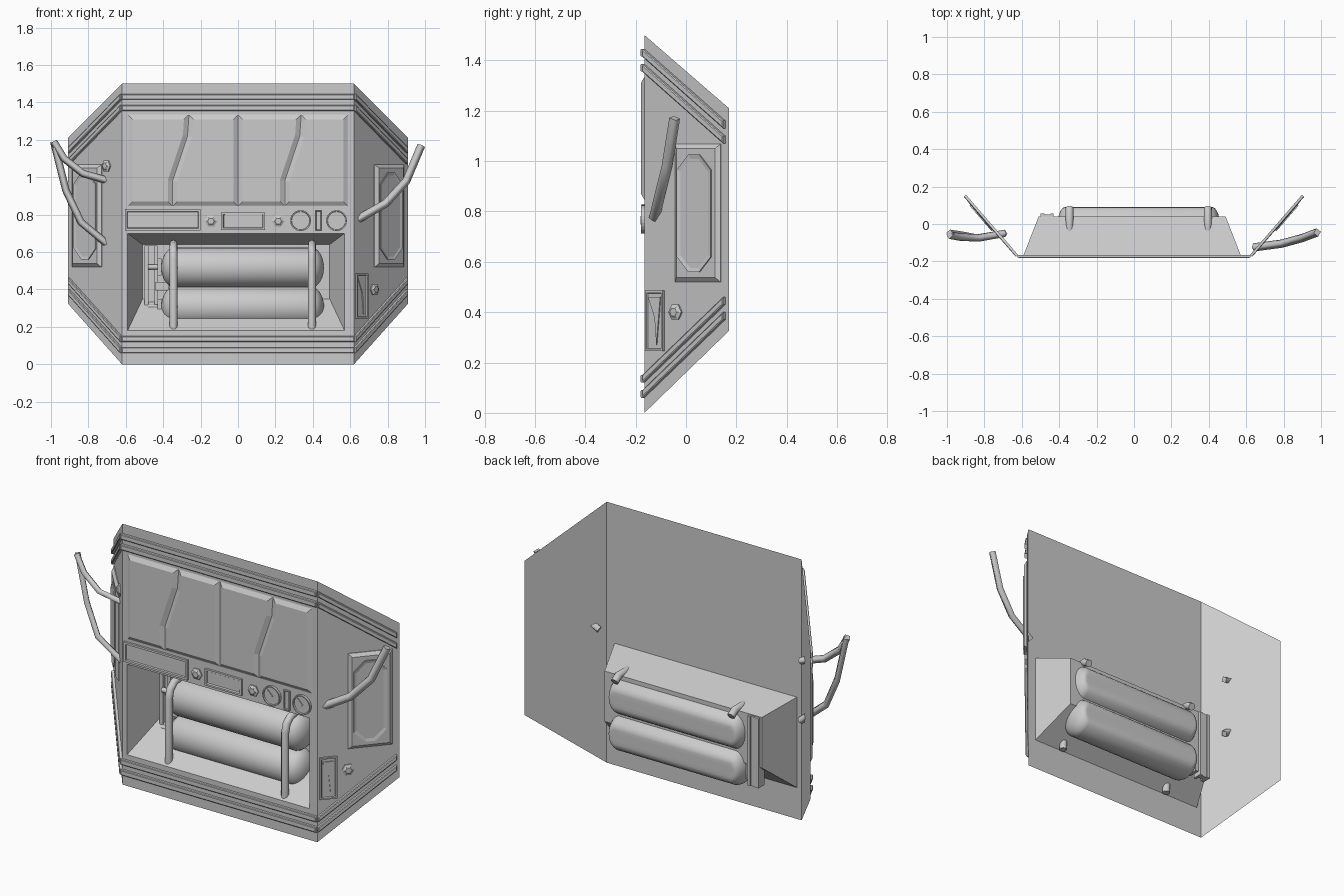
import bpy, bmesh
from math import sin, cos, pi, radians
from mathutils import Matrix, Vector

cube = bpy.data.objects.get("Cube")
if cube:
    bpy.data.objects.remove(cube, do_unlink=True)

grey = bpy.data.materials.new("plain grey")
grey.use_nodes = True
grey.diffuse_color = (0.6, 0.6, 0.6, 1)
grey.node_tree.nodes["Principled BSDF"].inputs["Base Color"].default_value = (0.6, 0.6, 0.6, 1)

FRONT = -0.165


def finish(name, bm, smooth=False):
    mesh = bpy.data.meshes.new(name)
    bm.to_mesh(mesh)
    bm.free()
    mesh.materials.append(grey)
    ob = bpy.data.objects.new(name, mesh)
    bpy.context.collection.objects.link(ob)
    if smooth:
        bpy.ops.object.select_all(action='DESELECT')
        ob.select_set(True)
        bpy.context.view_layer.objects.active = ob
        bpy.ops.object.shade_smooth_by_angle(angle=radians(35))
    return ob


# Local frames: u along the sheet, v up, n out of the front
def frame(origin, u, n):
    m = Matrix((u, (0, 0, 1), n)).transposed().to_4x4()
    m.translation = origin
    return m


CENTRE = frame((0, FRONT, 0), (1, 0, 0), (0, -1, 0))


def wing_frame(s):
    u = Vector((0.29 * s, 0.335, 0)).normalized()
    n = Vector((0.335 * s, -0.29, 0)).normalized()
    return frame((0.62 * s, FRONT, 0), u, n)


RIGHT, LEFT = wing_frame(-1), wing_frame(1)


# A plate grown from an outline by (inset, rise) steps
def plate(name, outline, steps, place=CENTRE):
    bm = bmesh.new()
    face = bm.faces.new([bm.verts.new((u, v, 0)) for u, v in outline])
    face.normal_update()
    if face.normal.z < 0:
        face.normal_flip()
    for inset, rise in steps:
        bmesh.ops.inset_region(bm, faces=[face], thickness=inset, depth=rise,
                               use_even_offset=True, use_boundary=True)
    bm.transform(place)
    if place.determinant() < 0:
        bmesh.ops.reverse_faces(bm, faces=bm.faces[:])
    return finish(name, bm)


def rect(u0, u1, v0, v1):
    return [(u0, v0), (u1, v0), (u1, v1), (u0, v1)]


def ngon(u, v, r, n):
    return [(u + r * cos(2 * pi * i / n), v + r * sin(2 * pi * i / n)) for i in range(n)]


def octagon(u0, u1, v0, v1, c):
    return [(u0 + c, v0), (u1 - c, v0), (u1, v0 + c), (u1, v1 - c),
            (u1 - c, v1), (u0 + c, v1), (u0, v1 - c), (u0, v0 + c)]


def tube(name, points, radius, sides=12, closed_ends=True):
    curve = bpy.data.curves.new(name, 'CURVE')
    curve.dimensions = '3D'
    curve.bevel_depth = radius
    curve.bevel_resolution = (sides - 4) // 2
    curve.use_fill_caps = closed_ends
    spline = curve.splines.new('POLY')
    spline.points.add(len(points) - 1)
    for p, co in zip(spline.points, points):
        p.co = (*co, 1)
    temp = bpy.data.objects.new(name, curve)
    bpy.context.collection.objects.link(temp)
    bpy.context.view_layer.update()
    mesh = temp.evaluated_get(bpy.context.evaluated_depsgraph_get()).to_mesh()
    bm = bmesh.new()
    bm.from_mesh(mesh)
    bpy.data.objects.remove(temp, do_unlink=True)
    for f in bm.faces:
        f.material_index = 0
    return finish(name, bm, sides > 4)


def box(name, x0, x1, y0, y1, z0, z1):
    bm = bmesh.new()
    bmesh.ops.create_cube(bm, size=1)
    for v in bm.verts:
        v.co = ((x0 + x1) / 2 + v.co.x * (x1 - x0), (y0 + y1) / 2 + v.co.y * (y1 - y0),
                (z0 + z1) / 2 + v.co.z * (z1 - z0))
    return finish(name, bm)


# Central wall with the tapering recess
bm = bmesh.new()
rings = [[bm.verts.new((x, y, z)) for x, z in rect(*r)] for y, r in (
    (FRONT, (-0.62, 0.62, 0, 1.5)),
    (FRONT, (-0.59, 0.57, 0.18, 0.7)),
    (0.04, (-0.51, 0.49, 0.35, 0.64)))]
for a, b in zip(rings, rings[1:]):
    for i in range(4):
        j = (i + 1) % 4
        bm.faces.new((a[i], a[j], b[j], b[i]))
bm.faces.new(rings[2])
finish("central_wall", bm)

# Side wings, their trim strips and framed panels
for side, place in (("right", RIGHT), ("left", LEFT)):
    plate(side + "_wing", [(0, 0), (0.443, 0.325), (0.443, 1.21), (0, 1.5)], [], place)
    for i, z in enumerate((0.06, 0.12, 1.355, 1.415)):
        d = 0.31 if z < 0.7 else -0.285
        plate(f"{side}_wing_strip_{i}", [(0, z), (0.425, z + d), (0.425, z + d + 0.03), (0, z + 0.03)],
              [(0, 0.013), (0.004, 0.003)], place)
    plate(side + "_wing_panel", rect(0.165, 0.403, 0.52, 1.067),
          [(0, 0.004), (0.018, 0.014)], place)
    plate(side + "_wing_panel_pane", octagon(0.19, 0.368, 0.56, 1.025, 0.06),
          [(0, 0.024), (0.016, -0.004)], place)

for i, z in enumerate((0.06, 0.12, 1.355, 1.415)):
    plate(f"wall_strip_{i}", rect(-0.622, 0.622, z, z + 0.03), [(0, 0.013), (0.004, 0.003)])

# Raised upper panels parted by straight and kinked grooves
LEVELS = (0.845, 0.98, 1.22, 1.335)
dividers = [[-0.588] * 4, [-0.35, -0.35, -0.27, -0.262], [0] * 4,
            [0.25, 0.25, 0.33, 0.338], [0.588] * 4]
for i, (a, b) in enumerate(zip(dividers, dividers[1:])):
    outline = list(zip(b, LEVELS)) + list(zip(a, LEVELS))[::-1]
    plate(f"upper_panel_{i}", outline, [(0.003, 0.001), (0.022, 0.013)])

# Instrument row
plate("label_plate", rect(-0.605, -0.2, 0.715, 0.83), [(0, 0.012), (0.012, 0), (0.003, -0.008)])
plate("display", rect(-0.09, 0.145, 0.718, 0.812), [(0, 0.012), (0.01, 0), (0.004, -0.008)])
plate("display_shard", [(-0.07, 0.8), (0.03, 0.76), (0.13, 0.75), (0.13, 0.8)], [(0, 0.009)])
plate("slot", rect(0.412, 0.45, 0.712, 0.825), [(0, 0.012), (0.006, 0), (0.002, -0.006)])
for i, x in enumerate((0.335, 0.527)):
    plate(f"gauge_{i}", ngon(x, 0.768, 0.056, 24), [(0, 0.014), (0.006, 0), (0.002, -0.007)])
    plate(f"gauge_needle_{i}", [(x, 0.76), (x + 0.008, 0.768), (x - 0.025, 0.8)], [(0, 0.012)])


def knob(name, u, v, place=CENTRE):
    plate(name, ngon(u, v, 0.034, 6), [(0, 0.007), (0.008, 0.004), (0.006, 0.005)], place)


knob("knob_0", -0.145, 0.765)
knob("knob_1", 0.215, 0.765)
knob("left_wing_knob", 0.165, 0.4, LEFT)
knob("right_wing_knob", 0.125, 1.06, RIGHT)
plate("left_wing_display", rect(0.012, 0.105, 0.245, 0.485),
      [(0, 0.012), (0.008, 0), (0.003, -0.008)], LEFT)
plate("left_wing_display_shard", [(0.025, 0.46), (0.06, 0.38), (0.07, 0.27), (0.09, 0.46)],
      [(0, 0.009)], LEFT)

# Two domed tanks with flattened backs
R = 0.107
for name, z in (("upper_tank", 0.517), ("lower_tank", 0.307)):
    bm = bmesh.new()
    bmesh.ops.create_uvsphere(bm, u_segments=32, v_segments=17, radius=R,
                              matrix=Matrix.Rotation(pi / 2, 4, 'Y'))
    for v in bm.verts:
        end = 0.39 if v.co.x > 0 else -0.34
        v.co = (end + v.co.x * 0.65, min(v.co.y, 0.09), v.co.z + z)
    finish(name, bm, True)

# Retaining bars bent over the tanks
for name, x in (("right_bar", -0.345), ("left_bar", 0.395)):
    tube(name, [(x, -0.135, 0.17), (x, -0.135, 0.56), (x, -0.122, 0.605), (x, -0.09, 0.632),
                (x, -0.04, 0.643), (x, 0.05, 0.643), (x, 0.085, 0.62)], 0.021)

# Manifold and pipes feeding the tanks
box("manifold_rail", -0.5, -0.478, 0.0, 0.055, 0.235, 0.635)
box("manifold_post", -0.447, -0.43, 0.0, 0.055, 0.235, 0.635)
box("manifold_back", -0.478, -0.447, 0.02, 0.05, 0.235, 0.635)
box("manifold_block", -0.44, -0.37, -0.02, 0.04, 0.395, 0.44)
for i, z in enumerate((0.52, 0.305)):
    tube(f"feed_pipe_{i}", [(-0.48, 0, z), (-0.37, 0, z)], 0.014)
    box(f"feed_bracket_{i}", -0.43, -0.41, -0.025, 0.04, z - 0.045, z + 0.045)

# Broken struts on the wings
tube("left_strut", [(0.64, -0.125, 0.775), (0.79, -0.105, 0.86), (0.9, -0.075, 0.98),
                    (0.98, -0.045, 1.17)], 0.022, 4)
tube("right_strut_upper", [(-0.985, -0.06, 1.19), (-0.93, -0.07, 1.1), (-0.83, -0.075, 1.02),
                           (-0.69, -0.05, 0.98)], 0.02, 4)
tube("right_strut_lower", [(-0.985, -0.05, 1.19), (-0.92, -0.06, 0.93), (-0.84, -0.075, 0.76),
                           (-0.69, -0.05, 0.635)], 0.02, 4)
